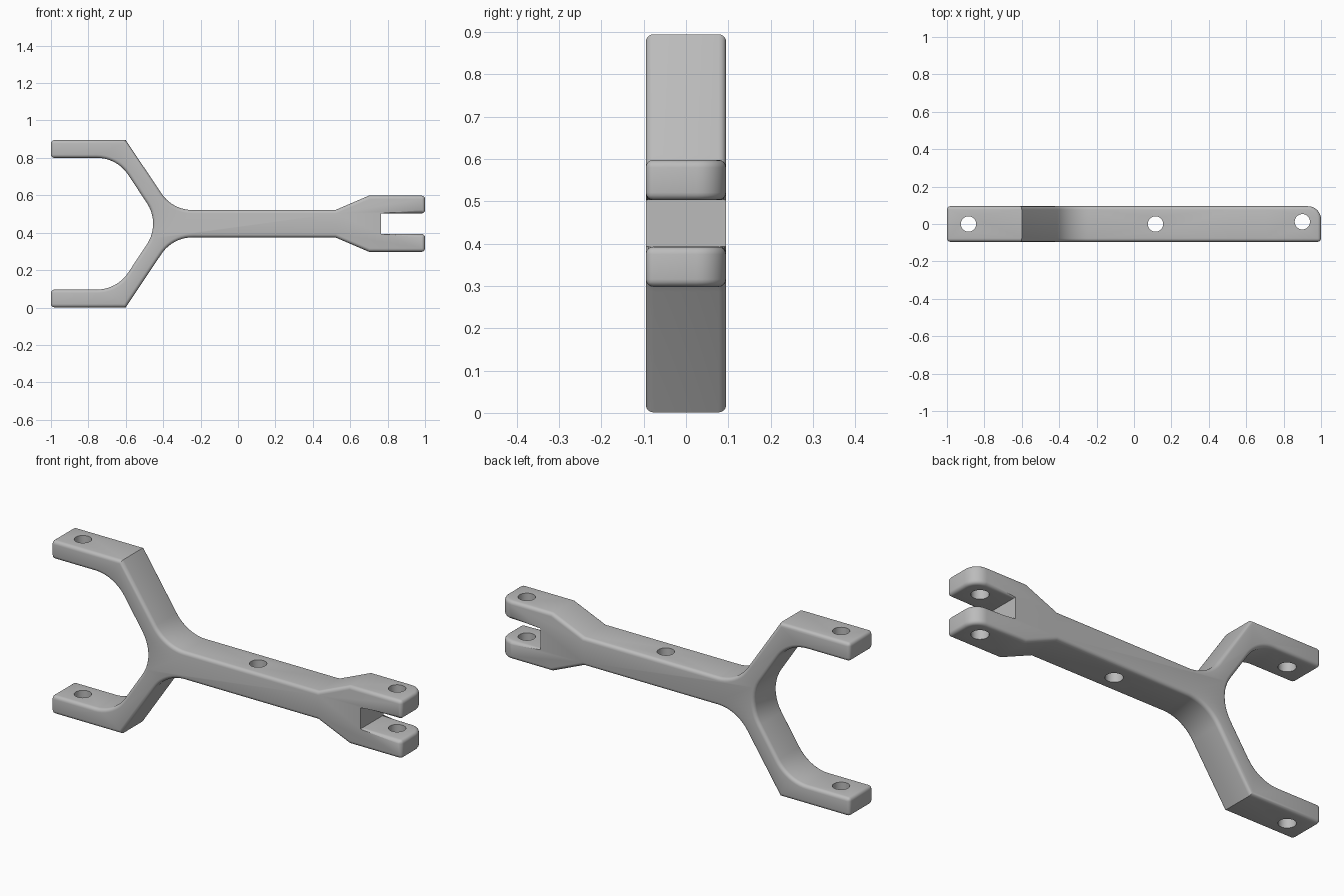
import bpy, bmesh, math
from mathutils import Vector

cube = bpy.data.objects.get("Cube")
if cube:
    bpy.data.objects.remove(cube, do_unlink=True)

MID = 0.448      # height of the symmetry line
HALF = 0.095     # half thickness in y
NOTCH = 0.765    # x of the clevis slot's back wall

grey = bpy.data.materials.new("grey_metal")
grey.use_nodes = True
grey.diffuse_color = (0.5, 0.5, 0.5, 1)
grey.node_tree.nodes["Principled BSDF"].inputs["Base Color"].default_value = (0.5, 0.5, 0.5, 1)

# Upper half of the outline: x, height over the symmetry line, fillet radius
upper = [(-0.647, 0.352, 0.2), (-1, 0.352, 0), (-1, 0.447, 0), (-0.6, 0.447, 0),
         (-0.35, 0.073, 0.2), (0.52, 0.073, 0), (0.7, 0.15, 0), (1, 0.15, 0),
         (1, 0.055, 0), (NOTCH, 0.055, 0)]
outline = [(-0.414, 0, 0.2)] + upper + [(x, -h, r) for x, h, r in reversed(upper)]


def fillet(points, steps=10):
    """Replace each corner that has a radius with a tangent arc."""
    result = []
    for i, (x, h, r) in enumerate(points):
        p = Vector((x, h))
        if r == 0:
            result.append(p)
            continue
        a = (Vector(points[i - 1][:2]) - p).normalized()
        b = (Vector(points[(i + 1) % len(points)][:2]) - p).normalized()
        half = a.angle(b) / 2
        centre = p + (a + b).normalized() * r / math.sin(half)
        start = p + a * r / math.tan(half) - centre
        end = p + b * r / math.tan(half) - centre
        sweep = start.angle(end)
        for k in range(steps + 1):
            t = k / steps
            result.append(centre + (start * math.sin((1 - t) * sweep)
                                    + end * math.sin(t * sweep)) / math.sin(sweep))
    return result


# Extruded fork body
bm = bmesh.new()
face = bm.faces.new([bm.verts.new((p.x, -HALF, MID + p.y)) for p in fillet(outline)])
back = bmesh.ops.extrude_face_region(bm, geom=[face])
bmesh.ops.translate(bm, vec=(0, 2 * HALF, 0),
                    verts=[v for v in back["geom"] if isinstance(v, bmesh.types.BMVert)])
bmesh.ops.recalc_face_normals(bm, faces=bm.faces)

# Large round on the back corner of each clevis tip
tips = [e for e in bm.edges if all(v.co.x > 0.99 and v.co.y > 0 for v in e.verts)]
bmesh.ops.bevel(bm, geom=tips, offset=0.07, segments=8, profile=0.5, affect='EDGES')

# Small round on all right-angled edges except the slot's back wall
rims = [e for e in bm.edges if e.calc_face_angle(0) > 1.2
        and not all(abs(v.co.x - NOTCH) < 0.001 for v in e.verts)]
bmesh.ops.bevel(bm, geom=rims, offset=0.018, segments=4, profile=0.5,
                affect='EDGES', clamp_overlap=True)
mesh = bpy.data.meshes.new("fork_link")
bm.to_mesh(mesh)
bm.free()
mesh.materials.append(grey)
link = bpy.data.objects.new("fork_link", mesh)
bpy.context.collection.objects.link(link)

# Vertical pin holes through the fork, shaft and clevis
for name, x, y in (("fork", -0.885, 0), ("shaft", 0.115, 0), ("clevis", 0.9, 0.012)):
    bpy.ops.mesh.primitive_cylinder_add(vertices=32, radius=0.041, depth=2, location=(x, y, MID))
    cutter = bpy.context.object
    cutter.name = name + "_hole_cutter"
    cutter.data.materials.append(grey)
    cutter.hide_render = True
    cutter.hide_set(True)
    hole = link.modifiers.new(name + "_hole", 'BOOLEAN')
    hole.operation = 'DIFFERENCE'
    hole.solver = 'EXACT'
    hole.object = cutter

# Apply the holes and smooth the rounded surfaces
bpy.ops.object.select_all(action='DESELECT')
bpy.context.view_layer.objects.active = link
link.select_set(True)
for modifier in list(link.modifiers):
    cutter = modifier.object
    bpy.ops.object.modifier_apply(modifier=modifier.name)
    bpy.data.objects.remove(cutter, do_unlink=True)
bpy.ops.object.shade_smooth_by_angle(angle=math.radians(30))
